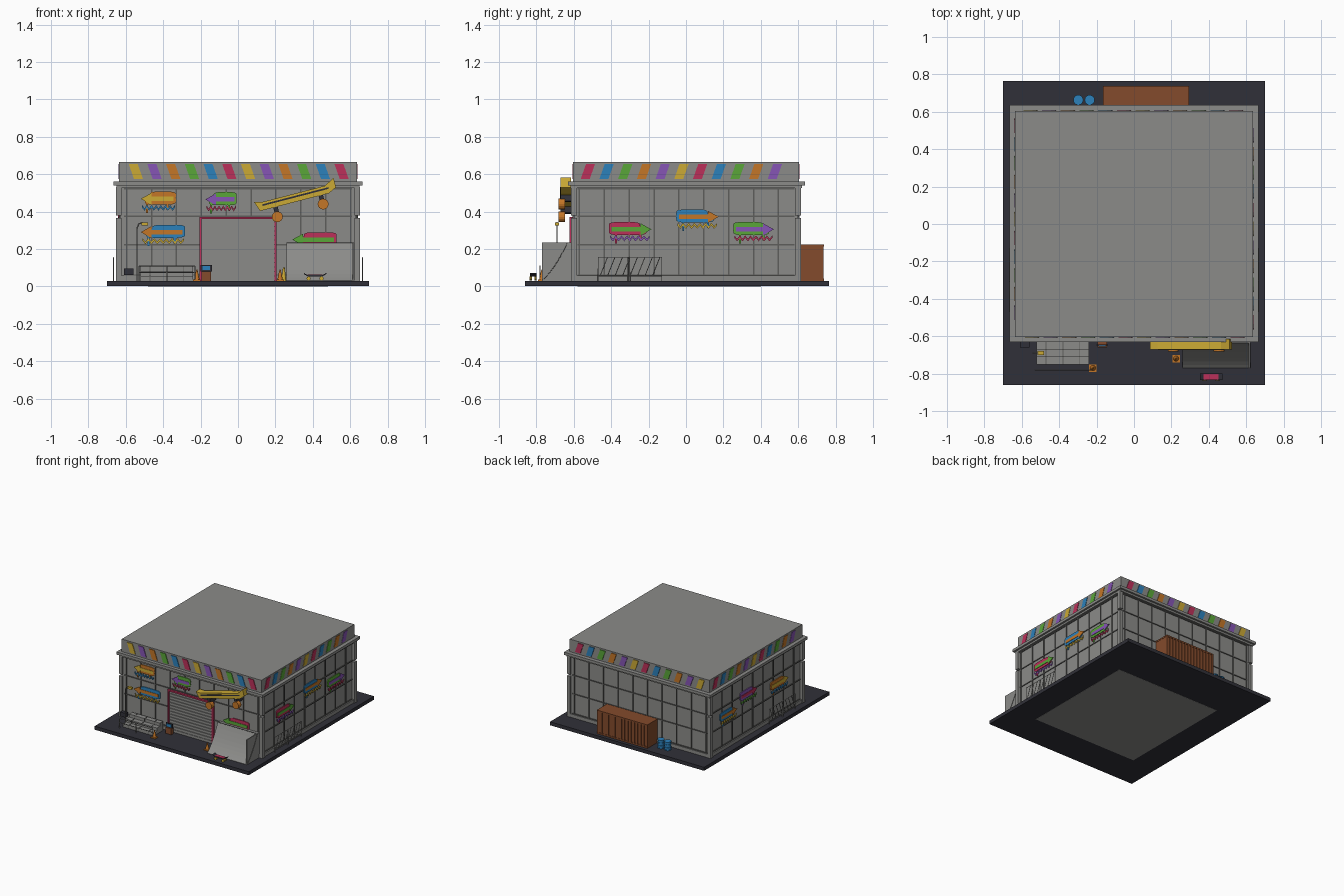
import bpy, bmesh, math
from mathutils import Matrix

cube = bpy.data.objects.get("Cube")
if cube:
    bpy.data.objects.remove(cube)


def material(name, r, g, b):
    m = bpy.data.materials.new(name)
    m.use_nodes = True
    m.diffuse_color = (r, g, b, 1)
    m.node_tree.nodes["Principled BSDF"].inputs["Base Color"].default_value = (r, g, b, 1)
    return m


GREY = material("concrete grey", .26, .26, .25)
SEAM = material("seam grey", .11, .11, .105)
DARK = material("asphalt", .03, .03, .04)
RUST = material("rust brown", .23, .07, .025)
BLUE = material("blue", .025, .22, .5)
YELLOW = material("yellow", .6, .4, .035)
ORANGE = material("orange", .55, .18, .02)
RED = material("crimson", .5, .03, .1)
GREEN = material("green", .1, .38, .04)
PURPLE = material("purple", .24, .09, .46)


def finish(name, bm, mat, matrix=None):
    bmesh.ops.recalc_face_normals(bm, faces=bm.faces)
    mesh = bpy.data.meshes.new(name)
    bm.to_mesh(mesh)
    bm.free()
    mesh.materials.append(mat)
    ob = bpy.data.objects.new(name, mesh)
    if matrix:
        ob.matrix_world = matrix
    bpy.context.collection.objects.link(ob)


def boxes(name, mat, items, matrix=None):
    """Each item is x0, x1, y0, y1, z0, z1."""
    bm = bmesh.new()
    for x0, x1, y0, y1, z0, z1 in items:
        place = Matrix.Translation(((x0 + x1) / 2, (y0 + y1) / 2, (z0 + z1) / 2))
        size = Matrix.Diagonal((x1 - x0, y1 - y0, z1 - z0, 1))
        bmesh.ops.create_cube(bm, size=1, matrix=place @ size)
    finish(name, bm, mat, matrix)


def prism(name, mat, outlines, y0, y1, matrix=None):
    """Extrude outlines drawn in local x and z along local y."""
    bm = bmesh.new()
    for pts in outlines:
        face = bm.faces.new([bm.verts.new((u, y0, z)) for u, z in pts])
        out = bmesh.ops.extrude_face_region(bm, geom=[face])
        bmesh.ops.translate(bm, vec=(0, y1 - y0, 0),
                            verts=[v for v in out["geom"] if isinstance(v, bmesh.types.BMVert)])
    finish(name, bm, mat, matrix)


def cylinders(name, mat, centres, r1, r2, depth, axis="Z", sides=16):
    bm = bmesh.new()
    turn = Matrix.Rotation(math.pi / 2, 4, "X") if axis == "Y" else Matrix()
    for c in centres:
        bmesh.ops.create_cone(bm, cap_ends=True, segments=sides, radius1=r1, radius2=r2,
                              depth=depth, matrix=Matrix.Translation(c) @ turn)
    finish(name, bm, mat)


def tubes(name, mat, paths, radius=.003):
    curve = bpy.data.curves.new(name, "CURVE")
    curve.dimensions = "3D"
    curve.bevel_depth = radius
    curve.bevel_resolution = 1
    curve.use_fill_caps = True
    for path in paths:
        s = curve.splines.new("POLY")
        s.points.add(len(path) - 1)
        for p, co in zip(s.points, path):
            p.co = (*co, 1)
    curve.materials.append(mat)
    bpy.context.collection.objects.link(bpy.data.objects.new(name, curve))


# Wall frames: local x runs along the wall, local -y points outward
HX, HY = .63, .6
SIDES = {}
for i, side in enumerate(("front", "right", "back", "left")):
    reach = HY if i % 2 == 0 else HX
    SIDES[side] = Matrix.Rotation(i * math.pi / 2, 4, "Z") @ Matrix.Translation((0, -reach, 0))

# Ground slab, floor and building shell
boxes("ground_slab", DARK, [(-.7, .7, -.86, .765, .001, .03)])
boxes("floor_underside", GREY, [(-.48, .48, -.58, .4, 0, .004)])
boxes("building_walls", GREY, [(-HX, HX, -HY, HY, .03, .55)])
boxes("wall_plinth", GREY, [(-.645, .645, -.612, .612, .03, .058)])
boxes("roof_ledge", GREY, [(-.665, .665, -.63, .635, .54, .562), (-.65, .65, -.617, .62, .525, .54)])
boxes("roof_block", GREY, [(-.635, .635, -.603, .603, .56, .665)])
boxes("corner_pillars", GREY, [(sx * .638 - .014, sx * .638 + .014, sy * .598 - .016, sy * .598 + .016, a, b)
                               for sx in (-1, 1) for sy in (-1, 1) for a, b in ((.03, .365), (.38, .53))])

# Panel seams and slanted parapet stripes on every wall
CYCLE = [YELLOW, PURPLE, ORANGE, GREEN, BLUE, RED]
for side, frame in SIDES.items():
    wide = side in ("front", "back")
    half = .61 if wide else .58
    first = -.595 if wide else -.57
    seams = [(-half, half, -.006, 0, z - .004, z + .004) for z in (.06, .222, .375, .522)]
    seams += [(first + .133 * i - .004, first + .133 * i + .004, -.006, 0, .05, .53)
              for i in range(10 if wide else 9)]
    boxes(side + "_panel_seams", SEAM, seams, frame)
    count = 12 if wide else 11
    lean = -.014 if side == "front" else .014
    order = CYCLE if side == "front" else CYCLE[::-1]
    for c, mat in enumerate(order):
        shapes = []
        for i in range(c, count, 6):
            u = (i - (count - 1) / 2) * .1 + (.004 if wide else -.025)
            shapes.append([(u - .024 - lean, .574), (u + .024 - lean, .574),
                           (u + .024 + lean, .653), (u - .024 + lean, .653)])
        prism(f"{side}_stripes_{mat.name}", mat, shapes, -.008, 0, frame)


def lobe(u, z, w, h):
    """Squarish rounded outline."""
    pts = []
    for i in range(20):
        c, s = math.cos(i * math.pi / 10), math.sin(i * math.pi / 10)
        pts.append((u + math.copysign(abs(c) ** .45, c) * w, z + math.copysign(abs(s) ** .45, s) * h))
    return pts


# Sprayed arrow murals: ragged patch with drips, arrow and zigzag
def mural(side, u, z, w, patch, arrow, zigzag, way):
    f, h, tag = SIDES[side], w / 2, f"{side}_mural_{patch.name}"
    prism(tag + "_patch", patch, [lobe(u - way * h * .25, z + .017, h * .73, .022),
                                  lobe(u - way * h * .1, z - .006, h * .88, .025)], -.009, -.003, f)
    boxes(tag + "_drips", patch, [(u + h * a - .005, u + h * a + .005, -.009, -.003, z - b, z - .025)
                                  for a, b in ((-.65, .075), (.5, .06))], f)
    tip, neck, tail = u + way * h, u + way * (h - .058), u - way * h * .85
    prism(tag + "_arrow", arrow, [[(tip, z), (neck, z + .032), (neck, z + .012), (tail, z + .012),
                                   (tail, z - .012), (neck, z - .012), (neck, z - .032)]], -.012, -.006, f)
    steps = [(u - h * .92 + w * .92 * i / 14, z - .033 - .018 * (i % 2)) for i in range(15)]
    prism(tag + "_zigzag", zigzag, [[a, b, (b[0], b[1] - .013), (a[0], a[1] - .013)]
                                    for a, b in zip(steps, steps[1:])], -.011, -.006, f)


mural("front", -.425, .468, .19, ORANGE, YELLOW, BLUE, -1)
mural("front", -.09, .465, .17, GREEN, PURPLE, RED, -1)
mural("front", -.4, .29, .24, BLUE, ORANGE, YELLOW, -1)
mural("front", .41, .25, .24, RED, GREEN, PURPLE, -1)
mural("right", -.3, .305, .23, RED, GREEN, PURPLE, 1)
mural("right", .06, .372, .23, BLUE, ORANGE, YELLOW, 1)
mural("right", .36, .305, .22, GREEN, PURPLE, RED, 1)
mural("left", -.36, .3, .22, BLUE, ORANGE, YELLOW, 1)
mural("left", -.1, .37, .22, PURPLE, RED, GREEN, 1)
mural("left", .3, .305, .23, ORANGE, YELLOW, BLUE, 1)

# Roller door
boxes("door_shutter", GREY, [(-.195, .2, -.61, -.6, .03, .36)])
boxes("door_slats", GREY, [(-.19, .195, -.616, -.608, .035 + .024 * i, .053 + .024 * i) for i in range(13)])
boxes("door_frame", RED, [(-.207, -.195, -.622, -.6, .03, .372), (.195, .207, -.622, -.6, .03, .372),
                          (-.207, .207, -.622, -.6, .36, .372)])

# Giant board mounted above the door
tilt = Matrix.Translation((.305, 0, .478)) @ Matrix.Rotation(math.radians(14.5), 4, "Y").inverted()
outline = [(-.22, .03), (-.18, .018), (.17, .018), (.225, .048), (.225, -.005), (.18, -.026), (-.17, -.026), (-.2, -.026)]
prism("wall_board_deck", YELLOW, [outline], -.67, -.615, tilt)
boxes("wall_board_grip", DARK, [(-.18, .185, -.673, -.669, -.003, .006)], tilt)
boxes("wall_board_trucks", DARK, [(x - .012, x + .012, -.67, -.6, -.06, -.02) for x in (-.115, .135)], tilt)
cylinders("wall_board_wheels", ORANGE, [(.21, -.665, .372), (.455, -.665, .44)], .029, .029, .035, "Y")

# Quarter pipe with a curved riding face and an end panel
ramp_turn = Matrix.Rotation(math.pi / 2, 4, "Z")
curve_pts = [(-.77 + .135 * t, .032 + .2 * (.55 * t + .45 * t * t)) for t in (i / 8 for i in range(9))]
prism("quarter_pipe", GREY, [curve_pts + [(-.605, .232), (-.605, .03), (-.77, .03)]], -.62, -.26, ramp_turn)
boxes("quarter_pipe_end_panel", GREY, [(.612, .62, -.77, -.605, .03, .235)])
tubes("quarter_pipe_rims", SEAM, [[(.621, y, z) for y, z in curve_pts], [(.26, -.635, .234), (.615, -.635, .234)]], .002)

# Stepped seating with front rail
boxes("bleacher_steps", GREY, [(-.52, -.24, -.75 + .04 * i, -.71 + .04 * i, .03, .055 + .025 * i) for i in range(3)])
boxes("bleacher_lines", SEAM, [(x - .002, x + .002, -.752 + .04 * i, -.709 + .04 * i, .03, .057 + .025 * i)
                               for i in range(3) for x in (-.47, -.38, -.29)])
tubes("bleacher_rail", GREY, [[(-.53, -.78, z), (-.23, -.78, z)] for z in (.075, .11)]
      + [[(x, -.78, .03), (x, -.78, .11)] for x in (-.53, -.38, -.23)])

# Side racks
for s, name in ((1, "right"), (-1, "left")):
    x = s * .665
    ends = [-.47, -.31, -.3, -.13]
    paths = [[(x, a, .03), (x, a, .155), (x, b, .155), (x, b, .03)] for a, b in zip(ends[::2], ends[1::2])]
    paths += [[(x, -.47, .055), (x, -.13, .055)]]
    paths += [[(x, -.46 + .04 * i, .055), (x, -.42 + .04 * i, .155)] for i in range(8)]
    tubes(name + "_rack", GREY, paths, .0025)

# Lamp post
tubes("lamp_post", GREY, [[(-.54, -.69, .03), (-.54, -.69, .31), (-.53, -.69, .335), (-.51, -.69, .34)]], .004)
boxes("lamp_head", YELLOW, [(-.515, -.48, -.7, -.68, .325, .342)])
boxes("spot_light", DARK, [(-.61, -.56, -.66, -.63, .06, .095)])

# Traffic cones, bin and small board
spots = [(-.22, -.77), (.225, -.72)]
boxes("cone_bases", ORANGE, [(x - .02, x + .02, y - .02, y + .02, .03, .036) for x, y in spots])
cylinders("cone_bodies", ORANGE, [(x, y, .062) for x, y in spots], .015, .003, .055, sides=12)
cylinders("yellow_cone", YELLOW, [(.245, -.65, .065)], .013, .005, .07, sides=12)
boxes("waste_bin", RUST, [(-.195, -.145, -.66, -.63, .03, .08)])
boxes("bin_sign_back", DARK, [(-.2, -.14, -.65, -.645, .08, .115)])
boxes("bin_sign", BLUE, [(-.19, -.15, -.654, -.65, .087, .108)])
board = [(-.06, .066), (-.04, .054), (.04, .054), (.06, .066), (.06, .072), (.04, .06), (-.04, .06), (-.06, .072)]
prism("small_board_deck", DARK, [board], -.835, -.8, Matrix.Translation((.412, 0, 0)))
boxes("small_board_grip", RED, [(.372, .452, -.832, -.803, .059, .063)])
cylinders("small_board_wheels", YELLOW, [(x, y, .042) for x in (.378, .446) for y in (-.83, -.805)],
          .011, .011, .012, "Y", 10)

# Ribbed shipping container and barrels
boxes("container_body", RUST, [(-.16, .29, .61, .73, .03, .222)])
boxes("container_ribs", RUST, [(-.165 + .0295 * i, -.15 + .0295 * i, .605, .736, .03, .218) for i in range(16)])
boxes("container_rails", RUST, [(-.165, .295, .605, .737, z, z + .012) for z in (.03, .212)])
drums = [(-.298, .663), (-.237, .663)]
cylinders("barrels", BLUE, [(x, y, .065) for x, y in drums], .024, .024, .07)
cylinders("barrel_rims", BLUE, [(x, y, z) for x, y in drums for z in (.035, .053, .077, .098)], .027, .027, .005)
